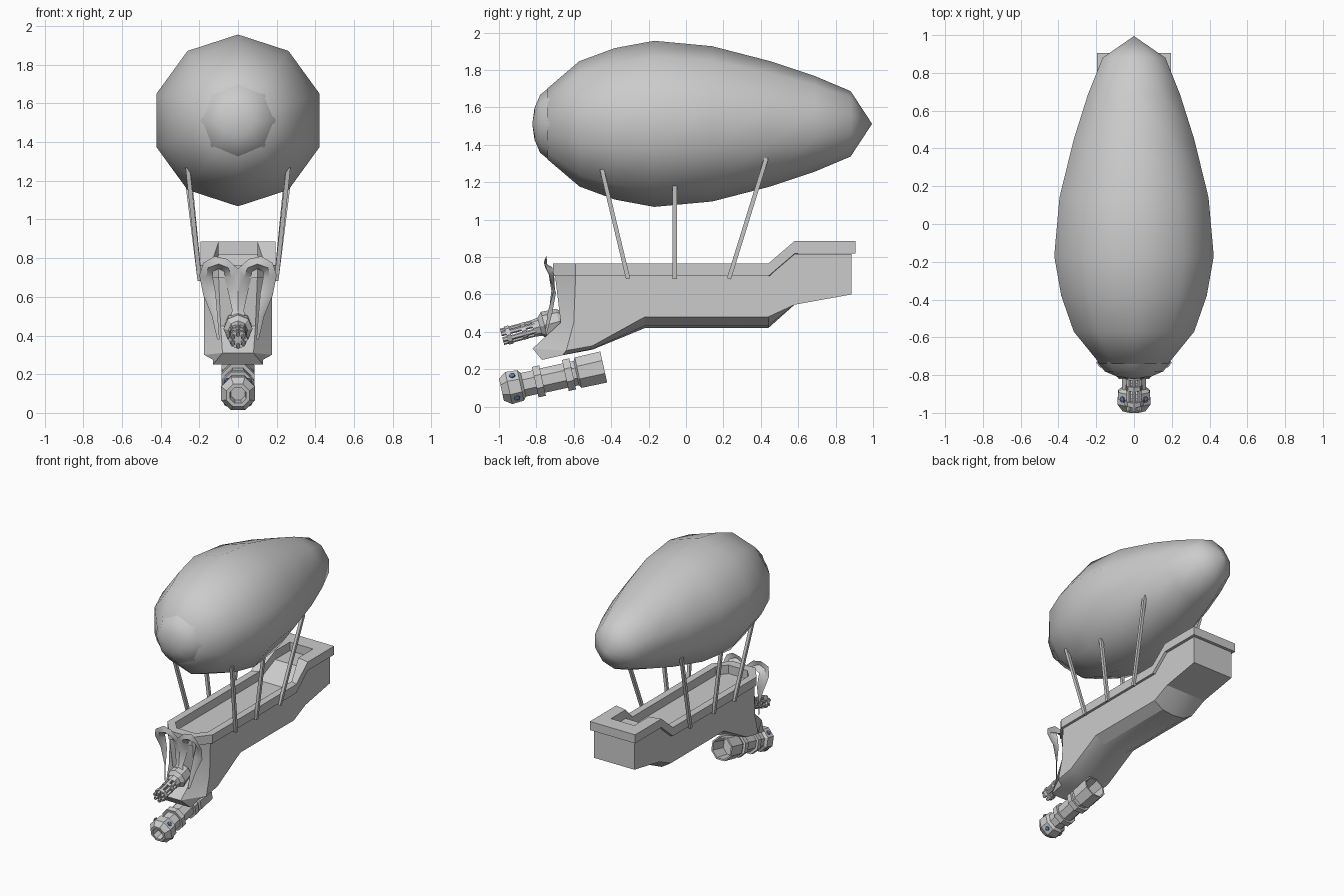
import bpy, bmesh
from math import sin, cos, pi, radians
from mathutils import Vector

if "Cube" in bpy.data.objects:
    bpy.data.objects.remove(bpy.data.objects["Cube"])


def build(name, rows, close=False, extra=(), smooth=0):
    """Skin quads between rows of points; close joins each row's ends."""
    bm = bmesh.new()
    vs = [[bm.verts.new(p) for p in r] for r in rows]
    n = len(rows[0])
    for a, b in zip(vs, vs[1:]):
        for j in range(n if close else n - 1):
            k = (j + 1) % n
            bm.faces.new((a[j], a[k], b[k], b[j]))
    for f in extra:
        bm.faces.new([vs[i][j] for i, j in f])
    bmesh.ops.remove_doubles(bm, verts=bm.verts, dist=1e-5)
    bmesh.ops.dissolve_degenerate(bm, edges=bm.edges, dist=1e-5)
    bmesh.ops.recalc_face_normals(bm, faces=bm.faces)
    me = bpy.data.meshes.new(name)
    bm.to_mesh(me)
    bm.free()
    ob = bpy.data.objects.new(name, me)
    bpy.context.collection.objects.link(ob)
    if smooth:
        bpy.ops.object.select_all(action='DESELECT')
        ob.select_set(True)
        bpy.context.view_layer.objects.active = ob
        bpy.ops.object.shade_smooth_by_angle(angle=radians(smooth))
    return ob


def lathe(name, o, d, profile, n, smooth=0, phase=0):
    """Revolve (distance, radius) pairs about the axis o + t*d."""
    o, d = Vector(o), Vector(d).normalized()
    v = Vector((1, 0, 0)) if abs(d.x) < 0.9 else Vector((0, 1, 0))
    v = (v - d * v.dot(d)).normalized()
    u = d.cross(v)
    rows = [[o + d * t + (u * cos(2 * pi * i / n + phase) + v * sin(2 * pi * i / n + phase)) * r
             for i in range(n)] for t, r in profile]
    return build(name, rows, True, smooth=smooth)


# Balloon and nose cap
lathe("balloon", (0, 0, 1.512), (0, 1, 0),
      [(-.76, 0), (-.74, .19), (-.57, .335), (-.38, .405), (-.17, .444), (.14, .415),
       (.45, .335), (.69, .255), (.88, .175), (.995, 0)], 10, 45)
lathe("nose_cap", (0, 0, 1.512), (0, 1, 0),
      [(-.73, 0), (-.73, .195), (-.78, .155), (-.81, .085), (-.822, 0)], 8, 50)


# Hull: half sections of top, mid, chine, bilge, keel
def section(y, top, chine, keel):
    bilge = keel + .2 * (chine - keel)
    return [(.175, y, top), (.175, y, (top + chine) / 2), (.175, y, chine), (.1, y, bilge), (0, y, keel)]


halves = [section(.885, .815, .60, .60), section(.58, .815, .545, .545),
          section(.44, .70, .48, .42), section(-.22, .70, .48, .42),
          section(-.50, .70, .325, .305),
          [(.175, -.59, .70), (.175, -.60, .45), (.175, -.64, .30), (.13, -.66, .275), (0, -.66, .275)],
          [(.10, -.70, .70), (.09, -.67, .45), (.08, -.82, .31), (.13, -.77, .25), (0, -.77, .25)]]
rows = [h + [(-x, y, z) for x, y, z in h[-2::-1]] for h in halves]
caps = [[(r, j), (r, j + 1), (r, 7 - j), (r, 8 - j)] for r in (0, 6) for j in range(3)]
caps += [[(r, 3), (r, 4), (r, 5)] for r in (0, 6)]
build("hull", rows, extra=caps, smooth=25)

# Gunwale rim around a sunken deck: outer x, outer y, inner x, inner y, top z
rim = [(.195, .905, .10, .78, .885), (.195, .58, .10, .60, .885), (.195, .44, .14, .46, .765),
       (.195, -.59, .14, -.57, .765), (.10, -.71, .08, -.64, .765)]
right = [[(ox, oy, z - .067), (ox, oy, z), (ix, iy, z), (ix, iy, z - .067)]
         for ox, oy, ix, iy, z in rim]
left = [[(-x, y, z) for x, y, z in r] for r in right]
ring = right + left[::-1]
build("gunwale", ring + ring[:1], True)
build("deck", [[a[3], b[3]] for a, b in zip(right, left)])

# Suspension struts
for side, s in (("right", 1), ("left", -1)):
    for i, (y0, y1, z1) in enumerate([(-.31, -.45, 1.27), (-.06, -.06, 1.18), (.23, .43, 1.33)]):
        a = Vector((s * .198, y0, .685))
        b = Vector((s * .26, y1, z1))
        lathe(f"strut_{side}_{i + 1}", a, b - a,
              [(0, 0), (0, .016), ((b - a).length, .016), ((b - a).length, 0)], 4, phase=pi / 4)

# Curled prow shield: outer leaf, hooked crown and middle blade per side
for side, s in (("right", 1), ("left", -1)):
    leaf = [[(.095, -.755, .38), (.105, -.75, .38), (.11, -.745, .39)],
            [(.105, -.74, .50), (.12, -.73, .50), (.135, -.715, .50)],
            [(.115, -.71, .62), (.15, -.71, .61), (.18, -.695, .61)],
            [(.13, -.705, .70), (.165, -.73, .70), (.20, -.735, .71)],
            [(.13, -.715, .73), (.155, -.755, .75), (.18, -.76, .775)],
            [(.10, -.715, .745), (.10, -.76, .77), (.12, -.745, .81)],
            [(.07, -.715, .73), (.05, -.755, .75), (.055, -.745, .795)],
            [(.07, -.705, .70), (.03, -.725, .70), (0, -.74, .745)],
            [(.05, -.70, .62), (.025, -.71, .62), (0, -.72, .62)],
            [(.03, -.72, .53), (.015, -.725, .53), (0, -.73, .53)],
            [(.045, -.74, .47), (.02, -.745, .47), (0, -.75, .47)]]
    build(f"prow_shield_{side}", [[(s * x, y, z) for x, y, z in r] for r in leaf], smooth=40)

# Rotary gun
go, gd = Vector((0, -.66, .46)), Vector((0, -cos(radians(15)), -sin(radians(15))))
lathe("gun_housing", go, gd, [(-.02, 0), (-.02, .045), (.02, .07), (.10, .075), (.125, .05),
                              (.165, .045), (.165, 0)], 8)
for i, (t, r) in enumerate([(.20, .046), (.285, .05)]):
    lathe(f"gun_collar_{i + 1}", go, gd, [(t, 0), (t, r), (t + .025, r), (t + .025, 0)], 8)
gu = Vector((1, 0, 0)).cross(gd)
for i in range(6):
    off = Vector((1, 0, 0)) * sin(i * pi / 3) * .032 + gu * cos(i * pi / 3) * .032
    lathe(f"gun_barrel_{i + 1}", go + off, gd,
          [(.15, .013), (.335, .013), (.335, .008), (.31, .008), (.31, 0)], 6)

# Lower cannon with a hollow rear and bored muzzle
ca = radians(12.5)
co, cd = Vector((0, -.44, .212)), Vector((0, -cos(ca), -sin(ca)))
lathe("cannon", co, cd,
      [(.12, 0), (.12, .07), (0, .08), (0, .092), (.14, .09), (.15, .072), (.17, .072), (.17, .092),
       (.21, .092), (.21, .072), (.335, .072), (.335, .09), (.375, .09), (.375, .07), (.44, .07),
       (.455, .09), (.52, .095), (.56, .065), (.56, .045), (.50, .04), (.50, 0)], 8, phase=pi / 8)

# Blue studs on the muzzle
blue = bpy.data.materials.new("blue_stud")
blue.diffuse_color = (.12, .2, .4, 1)
blue.use_nodes = True
blue.node_tree.nodes["Principled BSDF"].inputs["Base Color"].default_value = blue.diffuse_color
cu = Vector((1, 0, 0)).cross(cd)
for i in range(4):
    ang = pi / 4 + i * pi / 2
    out = Vector((1, 0, 0)) * cos(ang) + cu * sin(ang)
    stud = lathe(f"stud_{i + 1}", co + cd * .488 + out * .08, out,
                 [(0, 0), (0, .018), (.012, .016), (.018, 0)], 8)
    stud.data.materials.append(blue)
